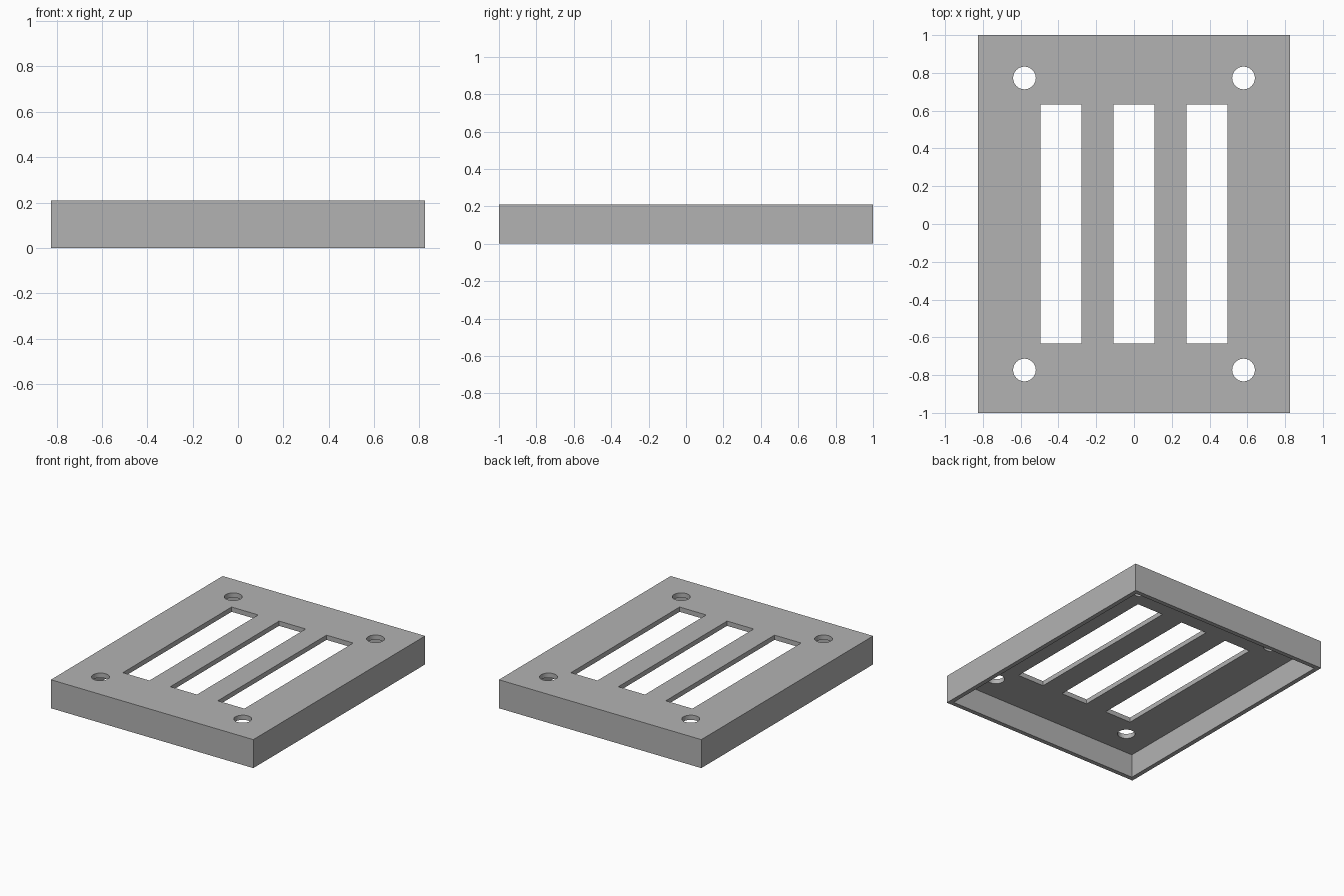
import bpy

cube = bpy.data.objects.get("Cube")
if cube:
    bpy.data.objects.remove(cube, do_unlink=True)

WIDTH, LENGTH, HEIGHT = 1.65, 2.0, 0.21
WALL = 0.033   # side walls
PLATE = 0.035  # top plate

grey = bpy.data.materials.new("light grey")
grey.use_nodes = True
colour = (0.45, 0.45, 0.45, 1)
grey.diffuse_color = colour
grey.node_tree.nodes["Principled BSDF"].inputs["Base Color"].default_value = colour


def box(name, size, centre):
    bpy.ops.mesh.primitive_cube_add(size=1, location=centre)
    obj = bpy.context.object
    obj.name = name
    obj.scale = size
    bpy.ops.object.transform_apply(location=True, rotation=False, scale=True)
    obj.data.materials.append(grey)
    return obj


def cut(target, cutter):
    cutter.hide_render = True
    mod = target.modifiers.new(cutter.name, "BOOLEAN")
    mod.operation = "DIFFERENCE"
    mod.solver = "EXACT"
    mod.object = cutter
    bpy.context.view_layer.objects.active = target
    bpy.ops.object.modifier_apply(modifier=mod.name)
    bpy.data.objects.remove(cutter, do_unlink=True)


# Solid lid, hollowed from below
lid = box("vented_lid", (WIDTH, LENGTH, HEIGHT), (0, 0, HEIGHT / 2))
cut(lid, box("hollow", (WIDTH - 2 * WALL, LENGTH - 2 * WALL, HEIGHT),
             (0, 0, HEIGHT / 2 - PLATE)))

# Three long vent slots
for x in (-0.387, 0, 0.387):
    cut(lid, box("slot", (0.217, 1.266, 0.2), (x, 0, HEIGHT)))

# Four round screw holes
for x in (-0.58, 0.58):
    for y in (-0.773, 0.773):
        bpy.ops.mesh.primitive_cylinder_add(
            vertices=48, radius=0.06, depth=0.2, location=(x, y, HEIGHT))
        hole = bpy.context.object
        hole.name = "screw_hole"
        hole.data.materials.append(grey)
        cut(lid, hole)

# Smooth hole walls, crisp edges elsewhere
bpy.ops.object.select_all(action="DESELECT")
lid.select_set(True)
bpy.context.view_layer.objects.active = lid
bpy.ops.object.shade_smooth_by_angle()
